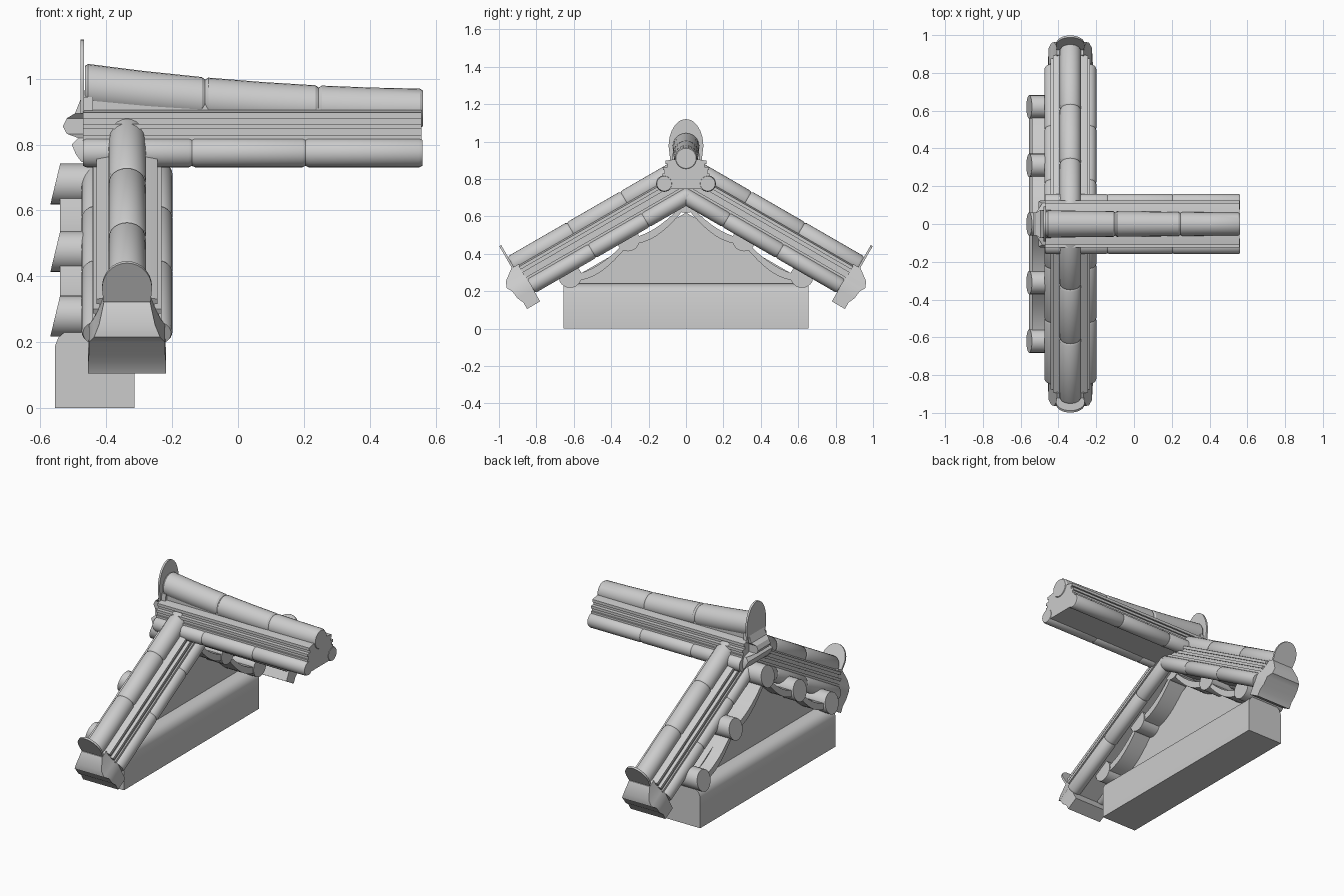
import bpy, bmesh
from math import sin, cos, pi, radians
from mathutils import Vector, Matrix

cube = bpy.data.objects.get("Cube")
if cube:
    bpy.data.objects.remove(cube)

stone = bpy.data.materials.new("grey_stone")
stone.use_nodes = True
GREY = (0.6, 0.6, 0.6, 1)
stone.diffuse_color = GREY
stone.node_tree.nodes["Principled BSDF"].inputs["Base Color"].default_value = GREY


def loft(name, rings, frame=Matrix()):
    """Skin a row of equal-sized rings and cap both ends."""
    bm = bmesh.new()
    rows = [[bm.verts.new(frame @ Vector(p)) for p in ring] for ring in rings]
    count = len(rows[0])
    for a, b in zip(rows, rows[1:]):
        for i in range(count):
            j = (i + 1) % count
            bm.faces.new((a[i], a[j], b[j], b[i]))
    bm.faces.new(rows[0])
    bm.faces.new(rows[-1])
    bmesh.ops.recalc_face_normals(bm, faces=bm.faces)
    mesh = bpy.data.meshes.new(name)
    bm.to_mesh(mesh)
    bm.free()
    mesh.materials.append(stone)
    ob = bpy.data.objects.new(name, mesh)
    bpy.context.collection.objects.link(ob)
    bpy.ops.object.select_all(action='DESELECT')
    ob.select_set(True)
    bpy.context.view_layer.objects.active = ob
    bpy.ops.object.shade_smooth_by_angle(angle=radians(30))
    return ob


def frame_of(origin, along, across, up):
    m = Matrix((along, across, up)).transposed().to_4x4()
    m.translation = origin
    return m


def circle(s, u, n, r, sides=24):
    return [(s, u + r * cos(2 * pi * i / sides), n + r * sin(2 * pi * i / sides))
            for i in range(sides)]


def tile_row(name, joints, u, frame, height, radius):
    """Round tiles laid end to end with softened rims."""
    rim = 0.01
    for k, (a, b) in enumerate(zip(joints, joints[1:])):
        steps = [(a, .9), (a + rim, 1), ((a + b) / 2, 1), (b - rim, 1), (b, .9)]
        loft(f"{name}_{k + 1}",
             [circle(s, u, height(s), radius(s) * f) for s, f in steps], frame)


def courses(name, start, end, w, frame):
    """Stack of thin flat courses, each narrower than the one below."""
    half = [(w, -.03), (w, .055), (w * .92, .055), (w * .92, .072),
            (w * .99, .072), (w * .99, .088), (w * .8, .088), (w * .8, .105),
            (w * .88, .105), (w * .88, .122), (w * .5, .13)]
    outline = half + [(-u, n) for u, n in reversed(half)]
    loft(name, [[(s, u, n) for u, n in outline] for s in (start, end)], frame)


def end_block(name, rows, back, frame):
    """Moulded terminal: rows of (height, reach, half width)."""
    loft(name, [[(back, -h, n), (back, h, n), (s, h, n), (s, -h, n)]
                for n, s, h in rows], frame)


def end_plate(name, s, half, low, spring, top, frame):
    arch = [(half * cos(pi * i / 16), spring + (top - spring) * sin(pi * i / 16))
            for i in range(17)]
    outline = [(half * .9, low)] + arch + [(-half * .9, low)]
    loft(name, [[(x, u, n) for u, n in outline] for x in (s, s + .012)], frame)


# Main ridge along x
ridge = frame_of((0, 0, .775), (1, 0, 0), (0, 1, 0), (0, 0, 1))


def lift(s):
    return max(0, .56 - s) / 1.03


courses("ridge_courses", -.47, .558, .125, ridge)
tile_row("ridge_cap", (-.465, -.1, .245, .562), 0, ridge,
         lambda s: .135 + .065 * lift(s) ** 2, lambda s: .06 + .012 * lift(s))
for side, label in ((-1, "front"), (1, "back")):
    tile_row(f"ridge_{label}_tile", (-.47, -.14, .205, .56), side * .116, ridge,
             lambda s: 0, lambda s: .044)

# Saddle under the rising ridge cap
saddle = [(-.468, .1), (.555, .1), (.555, .132), (.2, .135), (-.1, .15), (-.468, .19)]
loft("ridge_saddle", [[(s, u, n) for s, n in saddle] for u in (-.06, .06)], ridge)

# Gable end of the ridge
gable_end = frame_of((0, 0, .775), (-1, 0, 0), (0, -1, 0), (0, 0, 1))
end_plate("ridge_end_plate", .467, .093, .12, .2, .345, gable_end)
end_block("ridge_end_block",
          [(.17, .475, .07), (.12, .495, .075), (.105, .52, .06), (.08, .532, .06),
           (.058, .52, .06), (.045, .485, .11), (.025, .505, .12),
           (-.005, .492, .125), (-.028, .475, .12)], .44, gable_end)

# Two descending ridges
for side, label in ((-1, "front"), (1, "back")):
    c, d = cos(radians(30)), sin(radians(30))
    hip = frame_of((-.337, 0, .705), (0, side * c, -d), (1, 0, 0), (0, side * d, c))
    courses(f"{label}_slope_courses", -.045, .96, .105, hip)
    tile_row(f"{label}_slope_cap", (-.07, .29, .62, .985), 0, hip,
             lambda s: .143, lambda s: .057)
    for u, edge in ((-.095, "outer"), (.095, "inner")):
        tile_row(f"{label}_slope_{edge}_tile", (-.02, .25, .58, .955), u, hip,
                 lambda s: 0, lambda s: .043)
    end_plate(f"{label}_slope_plate", .985, .076, .1, .18, .27, hip)
    end_block(f"{label}_slope_end_block",
              [(.135, 1.0, .07), (.09, 1.06, .085), (.056, 1.075, .1),
               (.028, 1.058, .115), (-.02, 1.052, .116), (-.055, 1.036, .118),
               (-.095, 1.036, .119)], .955, hip)

# Eave tiles under the gable edge
seats = [(0, .68), (.31, .475), (.62, .28)]


def eave_tile(name, y, z):
    outer = [(-.555 + .24 * (n - z), u, n) for _, u, n in circle(0, y, z, .062)]
    loft(name, [outer, circle(-.285, y, z, .062)])


def pan(name, a, b, side):
    """Sagging crescent tile between two round tiles."""
    def curve(sag):
        ts = [i / 12 for i in range(13)]
        return [(side * (a[0] + (b[0] - a[0]) * t),
                 a[1] + (b[1] - a[1]) * t - sag * sin(pi * t)) for t in ts]
    outline = curve(.035) + [(y, z - .03) for y, z in reversed(curve(.05))]
    loft(name, [[(x, y, z) for y, z in outline] for x in (-.54, -.29)])


eave_tile("eave_tile_top", *seats[0])
for side, label in ((-1, "front"), (1, "back")):
    for k in (1, 2):
        eave_tile(f"{label}_eave_tile_{k}", side * seats[k][0], seats[k][1])
        pan(f"{label}_eave_pan_{k}", seats[k - 1], seats[k], side)

# Base wall with rounded shoulders, and the recessed gable panel
base = [(-.555, 0), (-.315, 0), (-.315, .19), (-.325, .215), (-.345, .232), (-.375, .24),
        (-.495, .24), (-.525, .232), (-.545, .215), (-.555, .19)]
loft("base_wall", [[(x, y, z) for x, z in base] for y in (-.655, .655)])
panel = [(-.64, .22), (.64, .22), (.64, .25), (0, .62), (-.64, .25)]
loft("gable_panel", [[(x, y, z) for y, z in panel] for x in (-.47, -.4)])
